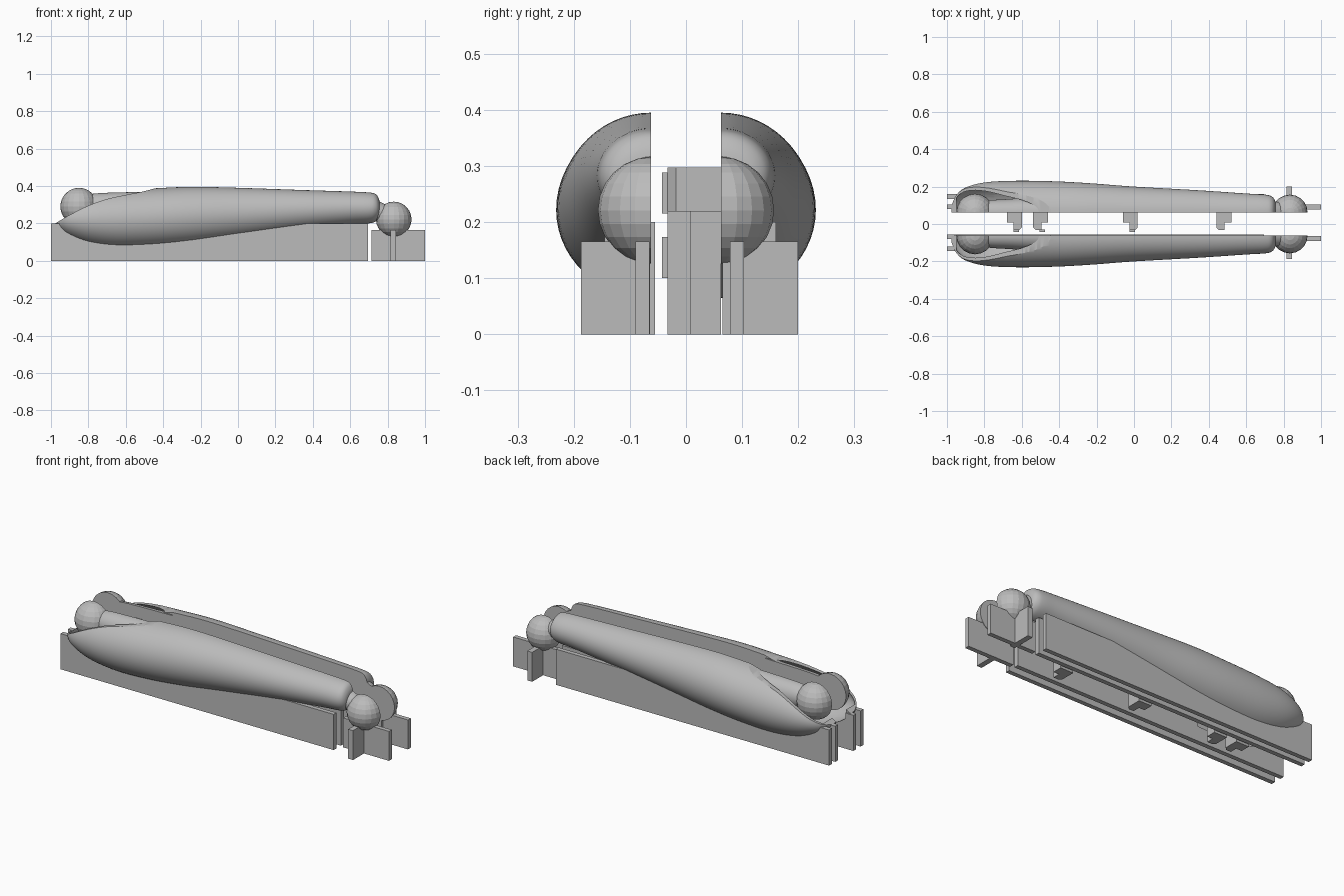
import bpy, bmesh
from math import sin, cos, pi
from mathutils import Vector

cube = bpy.data.objects.get("Cube")
if cube:
    bpy.data.objects.remove(cube, do_unlink=True)

grey = bpy.data.materials.new("plain grey")
grey.use_nodes = True
grey.diffuse_color = (0.5, 0.5, 0.5, 1)
grey.node_tree.nodes["Principled BSDF"].inputs["Base Color"].default_value = (0.5, 0.5, 0.5, 1)
SPLIT = 0.062


def finish(name, bm, smooth=False):
    bmesh.ops.recalc_face_normals(bm, faces=bm.faces)
    mesh = bpy.data.meshes.new(name)
    bm.to_mesh(mesh)
    bm.free()
    ob = bpy.data.objects.new(name, mesh)
    bpy.context.collection.objects.link(ob)
    mesh.materials.append(grey)
    if smooth:
        smooth_shade(ob)
    return ob


def activate(ob):
    bpy.ops.object.select_all(action='DESELECT')
    ob.select_set(True)
    bpy.context.view_layer.objects.active = ob


def smooth_shade(ob):
    activate(ob)
    bpy.ops.object.shade_smooth_by_angle(angle=0.6)


def prism(name, outline, lo, hi, axis):
    """Extrude a 2D outline along y (x, z outline) or z (x, y outline)."""
    bm = bmesh.new()
    ends = []
    for t in (lo, hi):
        ends.append([bm.verts.new((a, t, b) if axis == 'y' else (a, b, t)) for a, b in outline])
    bm.faces.new(ends[0])
    bm.faces.new(ends[1])
    n = len(outline)
    for i in range(n):
        j = (i + 1) % n
        bm.faces.new((ends[0][i], ends[0][j], ends[1][j], ends[1][i]))
    return finish(name, bm)


def box(name, x, y, z):
    return prism(name, [(x[0], y[0]), (x[1], y[0]), (x[1], y[1]), (x[0], y[1])], z[0], z[1], 'z')


def spline(points, steps=5):
    out = []
    for i in range(len(points) - 1):
        p = [Vector(points[max(0, min(len(points) - 1, i + k))]) for k in (-1, 0, 1, 2)]
        for s in range(steps):
            t = s / steps
            out.append(0.5 * (2 * p[1] + (p[2] - p[0]) * t + (2 * p[0] - 5 * p[1] + 4 * p[2] - p[3]) * t * t
                              + (3 * p[1] - p[0] - 3 * p[2] + p[3]) * t ** 3))
    return out + [Vector(points[-1])]


def half_loft(name, rows, side, wall=0.0, segs=28, smooth=True):
    """Half-elliptical sections: x, top, bottom, outer y."""
    bm = bmesh.new()
    rings = []
    for x, top, bottom, wide in rows:
        mid, h, w = (top + bottom) / 2, (top - bottom) / 2 - wall, wide - SPLIT - wall
        pts = [(SPLIT + w * sin(pi * k / segs), mid + h * cos(pi * k / segs)) for k in range(segs + 1)]
        if wall:  # cutters run past the split face
            pts = [(0.03, mid + h)] + pts + [(0.03, mid - h)]
        rings.append([bm.verts.new((x, side * y, z)) for y, z in pts])
    for a, b in zip(rings, rings[1:]):
        for i in range(len(a)):
            j = (i + 1) % len(a)
            bm.faces.new((a[i], a[j], b[j], b[i]))
    bm.faces.new(rings[0])
    bm.faces.new(rings[-1])
    return finish(name, bm, smooth)


def cut(ob, cutter):
    activate(ob)
    m = ob.modifiers.new("cut", 'BOOLEAN')
    m.operation, m.solver, m.object = 'DIFFERENCE', 'EXACT', cutter
    bpy.ops.object.modifier_apply(modifier=m.name)


def half_ball(name, x, z, r, side):
    bm = bmesh.new()
    bmesh.ops.create_uvsphere(bm, u_segments=20, v_segments=12, radius=r)
    bmesh.ops.translate(bm, vec=(x, side * SPLIT, z), verts=bm.verts)
    res = bmesh.ops.bisect_plane(bm, geom=bm.verts[:] + bm.edges[:] + bm.faces[:], dist=1e-5,
                                 plane_co=(0, side * SPLIT, 0), plane_no=(0, -side, 0), clear_outer=True)
    edges = [e for e in bm.edges if e.is_boundary]
    bmesh.ops.holes_fill(bm, edges=edges)
    return finish(name, bm)


# Body stations: x, top, bottom, outer y
BODY = [(-.975, .215, .185, .10), (-.95, .265, .155, .155), (-.9, .315, .122, .195), (-.8, .355, .085, .222),
        (-.65, .376, .065, .231), (-.45, .387, .07, .229), (-.25, .395, .088, .219), (0, .39, .12, .2),
        (.35, .378, .165, .18), (.6, .37, .192, .163), (.7, .365, .2, .157), (.735, .357, .21, .148),
        (.752, .335, .228, .13), (.758, .31, .25, .105)]
ARCH = [(-.99, .19), (-.96, .21), (-.9, .245), (-.8, .295), (-.7, .33), (-.6, .352), (-.5, .372), (-.4, .4)]
LIMB = [(-.85, .345, .235, .117), (-.76, .36, .225, .128), (-.65, .365, .21, .135),
        (-.5, .368, .18, .15), (-.38, .37, .12, .18)]

for side, label in ((1, "back"), (-1, "front")):
    rows = spline(BODY)
    body = half_loft(label + "_body_shell", rows, side)
    cavity = half_loft("cavity_cutter", [r for r in rows if -.955 < r[0] < -.42], side, wall=.014, smooth=False)
    opening = prism("opening_cutter", [tuple(p) for p in spline(ARCH)] + [(-.4, .6), (-1.1, .6), (-1.1, .19)],
                    -.4, .4, 'y')
    cut(body, opening)
    cut(body, cavity)
    smooth_shade(body)

    # Inner limb with end balls
    half_loft(label + "_inner_limb", spline(LIMB), side)
    half_ball(label + "_large_ball", -.85, .29, .1, side)
    half_ball(label + "_small_ball", .833, .221, .095, side)
    half_loft(label + "_ball_neck", [(.72, .335, .215, .125), (.79, .3, .2, .115)], side)

    # Support rails and the small cross stand
    inner, outer, foot = (.08, .135, .078) if side == 1 else (-.08, -.145, -.09)
    for part, y in (("inner", inner), ("outer", outer)):
        rail = box(f"{label}_{part}_rail", (-1, .695), (y, y + .025), (0, .2))
        cut(rail, cavity)
    box(label + "_foot_plate", (.715, 1), (foot, foot + .025), (0, .165))
    wide = (.065, .2) if side == 1 else (-.187, -.064)
    box(label + "_cross_plate", (.815, .845), wide, (0, .165))
    for helper in (cavity, opening):
        bpy.data.objects.remove(helper, do_unlink=True)

# Alignment clips between the halves: centre x, step direction, height, hook base
for i, (x, d, top, hook) in enumerate([(-.64, 1, .297, .215), (-.5, -1, .297, .1),
                                       (-.02, 1, .297, .215), (.48, -1, .22, None)]):
    outline = [(x - .04 * d, .062), (x + .04 * d, .062), (x + .04 * d, -.018),
               (x + .025 * d, -.033), (x - .005 * d, -.033), (x - .005 * d, .008), (x - .04 * d, .008)]
    prism(f"clip_{i + 1}", outline, 0, top, 'z')
    if hook:
        box(f"clip_hook_{i + 1}", (x - .005, x + .025), (-.043, -.03), (hook, hook + .073))
